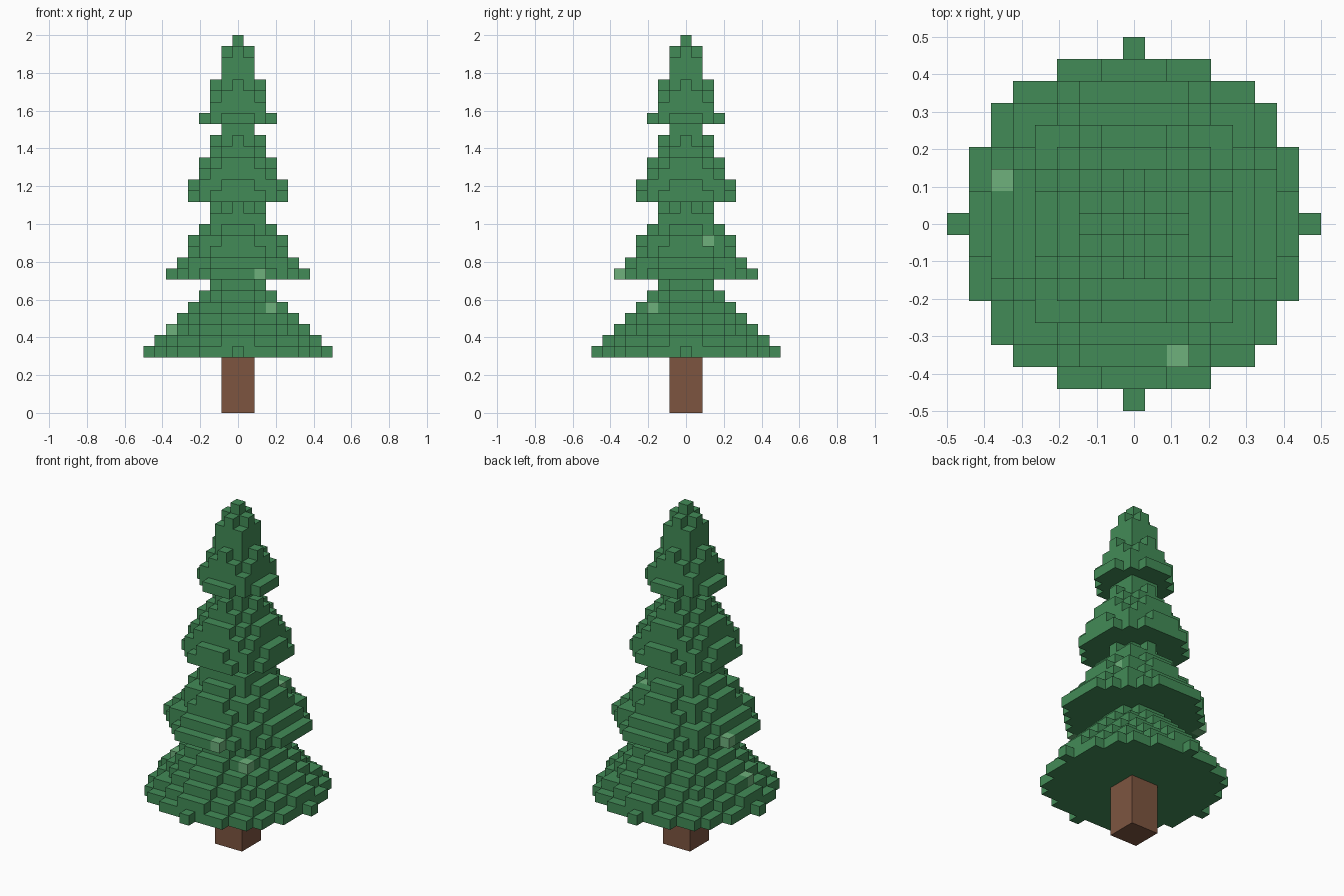
import bpy
import bmesh
from mathutils import Vector

default = bpy.data.objects.get("Cube")
if default:
    bpy.data.objects.remove(default, do_unlink=True)

V = 2 / 34            # edge of one block
TRUNK = 5             # trunk height in blocks
SPACING = 7           # layers between tier bases
CONE = 9              # layers each tier would need to reach a point
TOP = 34


def material(name, rgb):
    mat = bpy.data.materials.new(name)
    mat.use_nodes = True
    mat.diffuse_color = (*rgb, 1)
    bsdf = next(n for n in mat.node_tree.nodes if n.type == 'BSDF_PRINCIPLED')
    bsdf.inputs["Base Color"].default_value = (*rgb, 1)
    return mat


GREEN = material("needle green", (0.055, 0.26, 0.095))
LIGHT = material("light green", (0.156, 0.44, 0.20))
BROWN = material("bark brown", (0.205, 0.091, 0.051))

# Single blocks of paler needles
PALE = {(2, -6, 12), (-6, 2, 12), (3, -3, 9), (3, 2, 15), (-6, -1, 7)}

STEPS = [Vector(s) for s in ((1, 0, 0), (-1, 0, 0), (0, 1, 0),
                             (0, -1, 0), (0, 0, 1), (0, 0, -1))]


def block_object(name, cells, solid, mats):
    """Mesh of the cells' faces that are not covered by another solid cell."""
    bm = bmesh.new()
    for cell in cells:
        centre = Vector(cell) + Vector((0, 0, 0.5))
        for n in STEPS:
            if tuple(int(c) for c in Vector(cell) + n) in solid:
                continue
            u = Vector((n.y, n.z, n.x)) / 2
            w = n.cross(u)
            mid = centre + n / 2
            corners = (mid - u - w, mid + u - w, mid + u + w, mid - u + w)
            face = bm.faces.new([bm.verts.new(c * V) for c in corners])
            face.material_index = int(cell in PALE)
    bmesh.ops.remove_doubles(bm, verts=bm.verts, dist=V / 100)
    mesh = bpy.data.meshes.new(name)
    bm.to_mesh(mesh)
    bm.free()
    for mat in mats:
        mesh.materials.append(mat)
    obj = bpy.data.objects.new(name, mesh)
    bpy.context.collection.objects.link(obj)


def disc(radius, layer):
    r = range(-8, 9)
    return {(x, y, layer) for x in r for y in r if x * x + y * y <= radius ** 2}


# Foliage: four stepped cones of shrinking discs
tiers = []
for t in range(4):
    base = TRUNK + t * SPACING
    end = TOP if t == 3 else base + SPACING
    cells = set()
    for layer in range(base, end):
        cells |= disc(8 * (1 - 0.2 * t) * (1 - (layer - base) / CONE), layer)
    tiers.append(cells)

solid = set().union(*tiers)
names = ("bottom", "lower", "upper", "top")
for name, cells in zip(names, tiers):
    block_object(name + "_foliage", cells, solid, (GREEN, LIGHT))

# Trunk
bpy.ops.mesh.primitive_cube_add(size=1, location=(0, 0, TRUNK * V / 2))
trunk = bpy.context.object
trunk.name = "trunk"
trunk.scale = (3 * V, 3 * V, TRUNK * V)
bpy.ops.object.transform_apply(location=False, rotation=False, scale=True)
trunk.data.materials.append(BROWN)
